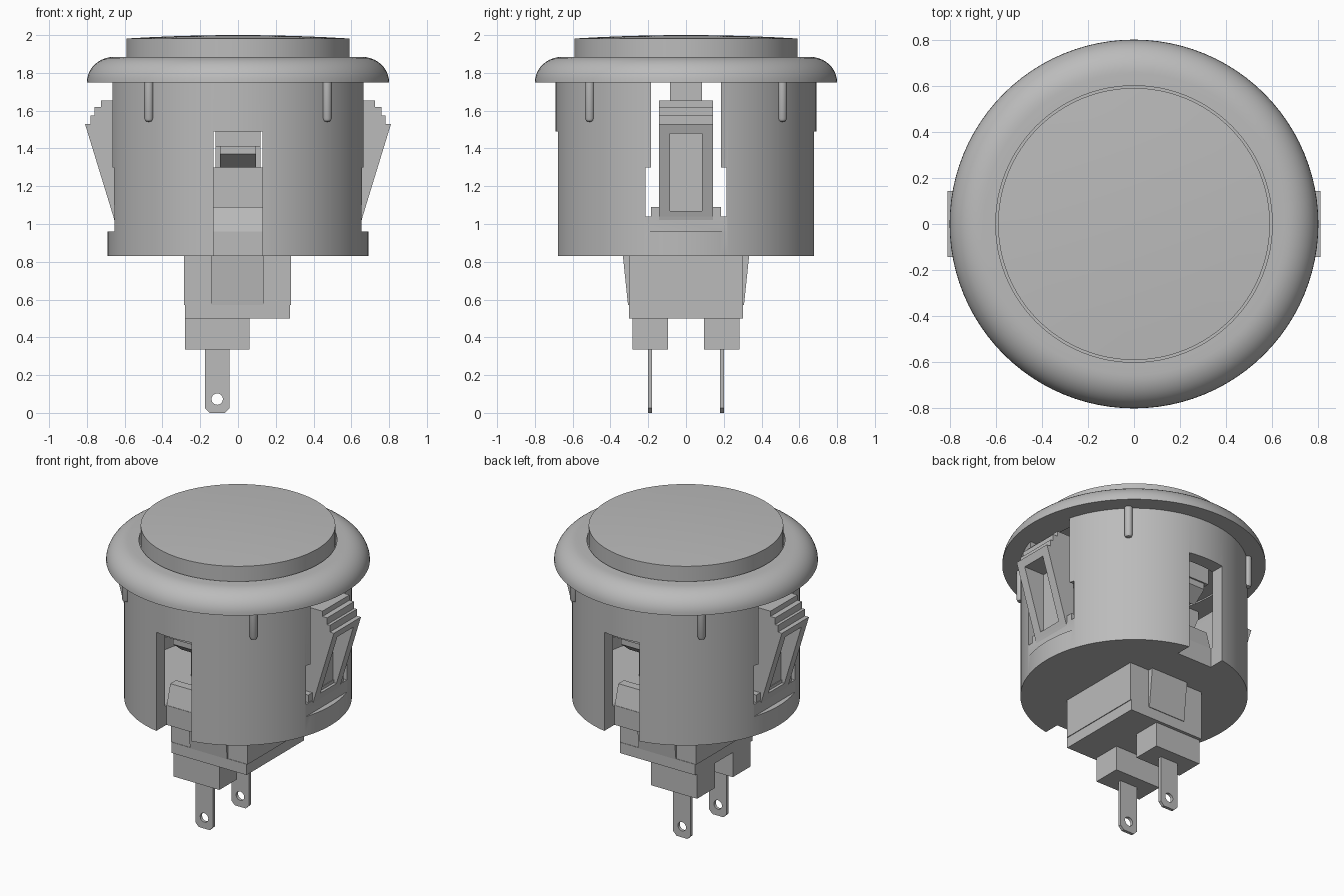
import bpy, bmesh, math
from mathutils import Vector

cube = bpy.data.objects.get("Cube")
if cube:
    bpy.data.objects.remove(cube)

# One plain grey plastic
grey = bpy.data.materials.new("grey plastic")
grey.use_nodes = True
grey.diffuse_color = (0.5, 0.5, 0.5, 1)
grey.node_tree.nodes["Principled BSDF"].inputs["Base Color"].default_value = (0.5, 0.5, 0.5, 1)


def finish(name, bm, smooth=False):
    bmesh.ops.remove_doubles(bm, verts=bm.verts, dist=1e-4)
    bmesh.ops.recalc_face_normals(bm, faces=bm.faces)
    mesh = bpy.data.meshes.new(name)
    bm.to_mesh(mesh)
    bm.free()
    mesh.materials.append(grey)
    ob = bpy.data.objects.new(name, mesh)
    bpy.context.collection.objects.link(ob)
    if smooth:
        smooth_edges(ob)
    return ob


def select(ob):
    bpy.ops.object.select_all(action='DESELECT')
    ob.select_set(True)
    bpy.context.view_layer.objects.active = ob


def smooth_edges(ob):
    select(ob)
    bpy.ops.object.shade_smooth_by_angle(angle=math.radians(30))


def prism(name, pts, a, b, axis):
    """Extrude a profile: (y, z) points along x, or (x, z) points along y."""
    bm = bmesh.new()
    place = (lambda p, t: (t, p[0], p[1])) if axis == 'x' else (lambda p, t: (p[0], t, p[1]))
    face = bm.faces.new([bm.verts.new(place(p, a)) for p in pts])
    ext = bmesh.ops.extrude_face_region(bm, geom=[face])
    verts = [g for g in ext['geom'] if isinstance(g, bmesh.types.BMVert)]
    bmesh.ops.translate(bm, verts=verts, vec=Vector(place((0, 0), b - a)))
    return finish(name, bm)


def box(name, x0, x1, y0, y1, z0, z1):
    return prism(name, [(x0, z0), (x1, z0), (x1, z1), (x0, z1)], y0, y1, 'y')


def lathe(name, pts, steps=96, closed=True, at=(0, 0)):
    """Revolve an (r, z) profile about a vertical line."""
    bm = bmesh.new()
    vs = [bm.verts.new((r, 0, z)) for r, z in pts]
    edges = [bm.edges.new(e) for e in zip(vs, vs[1:])]
    if closed:
        edges.append(bm.edges.new((vs[-1], vs[0])))
    bmesh.ops.spin(bm, geom=vs + edges, cent=(0, 0, 0), axis=(0, 0, 1),
                   angle=2 * math.pi, steps=steps, use_duplicate=False)
    bmesh.ops.translate(bm, verts=bm.verts, vec=(at[0], at[1], 0))
    return finish(name, bm, True)


def cut(ob, cutter):
    cutter.hide_render = True
    mod = ob.modifiers.new("cut", 'BOOLEAN')
    mod.operation = 'DIFFERENCE'
    mod.solver = 'EXACT'
    mod.object = cutter
    select(ob)
    bpy.ops.object.modifier_apply(modifier=mod.name)
    bpy.data.objects.remove(cutter)


# Domed button cap with a hidden retaining flange
R = 0.59
dome = [(R * t, 2.0 - 0.018 * t * t) for t in (1, 0.8, 0.6, 0.4, 0.2, 0)]
lathe("button_cap", [(0, 1.76), (0.63, 1.76), (0.63, 1.81), (R, 1.81)] + dome, closed=False)

# Rounded rim
curve = [(0.655 + 0.145 * math.cos(a), 1.75 + 0.135 * math.sin(a))
         for a in [i * math.pi / 20 for i in range(11)]]
lathe("rim", [(0.6, 1.75)] + curve + [(0.6, 1.885)])

# Hollow barrel
barrel = lathe("barrel", [(0, 0.83), (0.69, 0.83), (0.69, 1.755), (0.6, 1.755),
                          (0.6, 0.96), (0, 0.96)], closed=False)
for s in (1, -1):
    # Front and back slots
    cut(barrel, box("slot", -0.13, 0.13, s * 0.57, s * 0.9, 0.7, 1.49))
    # Side openings, wider low down, with a shallow flat beneath
    cut(barrel, box("opening", s * 0.5, s * 0.9, -0.185, 0.185, 1.2, 1.9))
    cut(barrel, box("opening", s * 0.5, s * 0.9, -0.215, 0.215, 1.04, 1.3))
    cut(barrel, box("flat", s * 0.655, s * 0.9, -0.25, 0.25, 0.96, 1.1))
smooth_edges(barrel)

# Stepped side clips with a pocket
clip_profile = [(0.6, 1.0), (0.65, 1.0), (0.66, 1.04), (0.81, 1.53), (0.78, 1.53),
                (0.78, 1.575), (0.76, 1.575), (0.76, 1.62), (0.725, 1.62),
                (0.725, 1.655), (0.62, 1.655), (0.6, 1.6)]
for s, side in ((1, "left"), (-1, "right")):
    clip = prism(side + "_clip", [(s * x, z) for x, z in clip_profile], -0.143, 0.143, 'y')
    cut(clip, box("pocket", s * 0.645, s * 0.95, -0.085, 0.085, 1.07, 1.48))
    box(side + "_clip_base", s * 0.6, s * 0.65, -0.185, 0.185, 1.0, 1.09)

# Small ribs under the rim
for sx in (1, -1):
    for sy in (1, -1):
        lathe("rib", [(0, 1.54), (0.018, 1.545), (0.025, 1.56), (0.025, 1.76), (0, 1.76)],
              16, False, (sx * 0.472, sy * 0.51))

# Plunger and switch inside the barrel
box("plunger", -0.12, 0.12, -0.085, 0.085, 1.29, 1.78)
box("switch_top", -0.25, 0.25, -0.14, 0.14, 0.94, 1.3)
for s, side in ((-1, "front"), (1, "back")):
    prism(side + "_ramp", [(s * 0.57, 0.95), (s * 0.53, 1.09), (s * 0.47, 1.09),
                           (s * 0.47, 0.95)], -0.13, 0.13, 'x')
    prism(side + "_hook", [(s * 0.46, 1.30), (s * 0.55, 1.37), (s * 0.55, 1.42),
                           (s * 0.46, 1.42)], -0.095, 0.095, 'x')
    box(side + "_latch", -0.12, 0.12, s * 0.46, s * 0.56, 1.41, 1.78)

# Switch body below the barrel
box("switch_body", -0.285, 0.28, -0.3, 0.3, 0.57, 0.84)
prism("switch_holder", [(-0.335, 0.84), (-0.307, 0.57), (0.307, 0.57), (0.335, 0.84)],
      -0.14, 0.135, 'x')
box("switch_base", -0.28, 0.275, -0.303, 0.303, 0.5, 0.572)

# Terminal housings and blades with a hole
blade = [(-0.175, 0.34), (-0.175, 0.025), (-0.15, 0), (-0.07, 0), (-0.045, 0.025), (-0.045, 0.34)]
hole = [(-0.11 + 0.03 * math.cos(i * math.pi / 12), 0.073 + 0.03 * math.sin(i * math.pi / 12))
        for i in range(24)]
for s, side in ((-1, "front"), (1, "back")):
    box(side + "_terminal_housing", -0.28, 0.06, s * 0.095, s * 0.283, 0.335, 0.505)
    terminal = prism(side + "_terminal", blade, s * 0.18, s * 0.2, 'y')
    cut(terminal, prism("hole", hole, s * 0.1, s * 0.3, 'y'))
